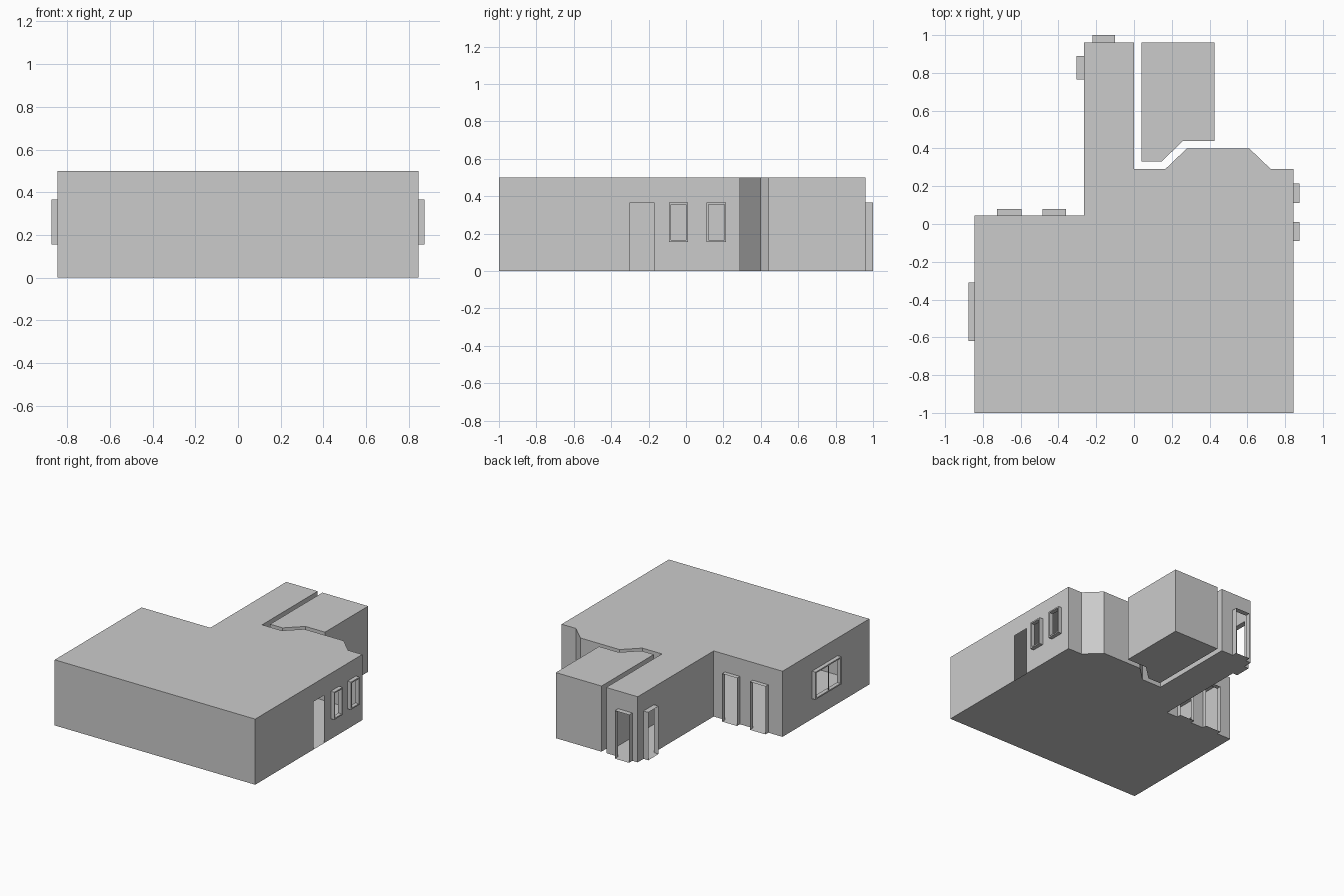
import bpy, bmesh
from mathutils import Vector

if "Cube" in bpy.data.objects:
    bpy.data.objects.remove(bpy.data.objects["Cube"])

H = 0.5          # wall height
TOP = 0.365      # head of doors and windows
SILL = 0.155
LIP = 0.01       # window rim width


def finish(name, bm):
    bmesh.ops.remove_doubles(bm, verts=bm.verts, dist=1e-5)
    me = bpy.data.meshes.new(name)
    bm.to_mesh(me)
    bm.free()
    ob = bpy.data.objects.new(name, me)
    bpy.context.collection.objects.link(ob)
    return ob


def face(bm, pts):
    return bm.faces.new([bm.verts.new(p) for p in pts])


def frame(name, at, a, b, z0, depth, parts):
    # open reveal standing out from the wall, with a rim on windows
    bm = bmesh.new()

    def loop(inset, d):
        return [at(a + inset, z0 + inset, d), at(b - inset, z0 + inset, d),
                at(b - inset, TOP - inset, d), at(a + inset, TOP - inset, d)]

    def bridge(l0, l1):
        for i in range(4):
            j = (i + 1) % 4
            face(bm, [l0[i], l0[j], l1[j], l1[i]])

    bridge(loop(0, 0), loop(0, depth))
    if z0 > 0:
        bridge(loop(0, depth), loop(LIP, depth))
        bridge(loop(LIP, depth), loop(LIP, 0))
        step = (b - a) / parts
        for k in range(1, parts):
            m = a + k * step
            face(bm, [at(m - LIP / 2, z0 + LIP, depth), at(m + LIP / 2, z0 + LIP, depth),
                      at(m + LIP / 2, TOP - LIP, depth), at(m - LIP / 2, TOP - LIP, depth)])
    finish(name, bm)


def room(name, outline, openings):
    # thin shell: floor, ceiling, and walls split around their openings
    bm = bmesh.new()
    n = len(outline)
    face(bm, [(x, y, 0) for x, y in reversed(outline)])
    face(bm, [(x, y, H) for x, y in outline])
    for i in range(n):
        p, q = Vector(outline[i]), Vector(outline[(i + 1) % n])
        length = (q - p).length
        d = (q - p).normalized()

        def at(s, z, out=0.0, p=p, d=d):
            return (p.x + d.x * s + d.y * out, p.y + d.y * s - d.x * out, z)

        def panel(s0, s1, z0, z1):
            if s1 - s0 > 1e-5 and z1 - z0 > 1e-5:
                face(bm, [at(s0, z0), at(s1, z0), at(s1, z1), at(s0, z1)])

        s = 0.0
        for label, a, b, z0, depth, parts in openings.get(i, []):
            panel(s, a, 0, H)
            panel(a, b, 0, z0)
            panel(a, b, TOP, H)
            s = b
            if depth:
                frame(label, at, a, b, z0, depth, parts)
        panel(s, length, 0, H)
    finish(name, bm)


# Main room with bay and rear corridor
room("main_room",
     [(-.845, -1), (.845, -1), (.845, .29), (.725, .29), (.61, .40), (.28, .40),
      (.165, .29), (0, .29), (0, .96), (-.265, .96), (-.265, .045), (-.845, .045)],
     {1: [("side_door", .70, .83, 0, 0, 1),
          ("right_window_1", .91, 1.01, SILL, .03, 1),
          ("right_window_2", 1.11, 1.215, SILL, .03, 1)],
      8: [("connecting_doorway", .10, .22, 0, .04, 1)],
      9: [("rear_doorway", .07, .195, 0, .04, 1)],
      10: [("corridor_doorway_1", .095, .22, 0, .035, 1),
           ("corridor_doorway_2", .33, .46, 0, .035, 1)],
      11: [("left_window", .355, .665, SILL, .03, 2)]})

# Separate rear room beside the corridor
room("rear_room",
     [(.04, .33), (.145, .33), (.26, .44), (.425, .44), (.425, .96), (.04, .96)],
     {5: [("rear_room_opening", .45, .57, 0, 0, 1)]})
